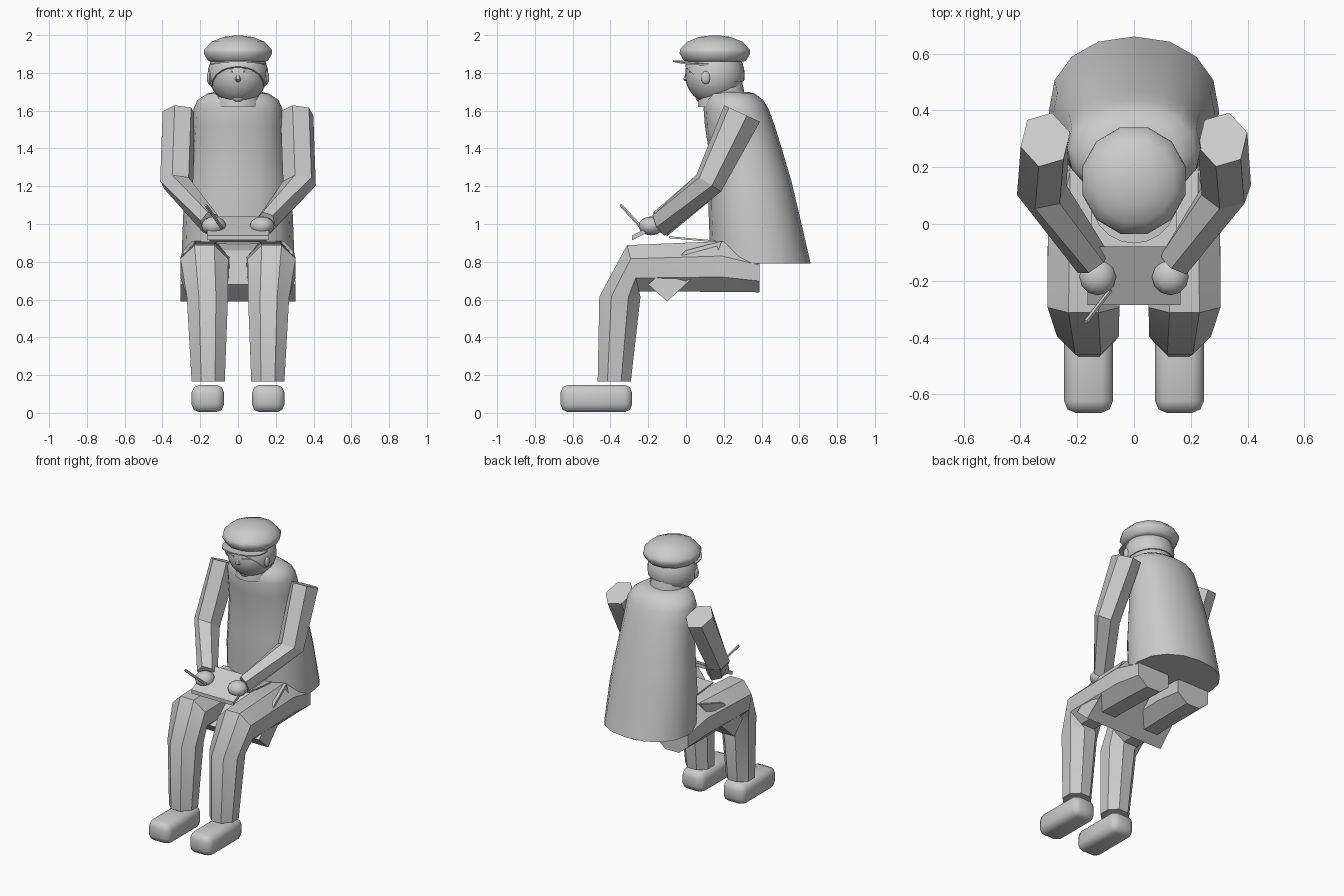
import bpy, bmesh, math
from mathutils import Vector, Matrix

if "Cube" in bpy.data.objects:
    bpy.data.objects.remove(bpy.data.objects["Cube"])

grey = bpy.data.materials.new("light_grey")
grey.diffuse_color = (0.6, 0.6, 0.6, 1)
grey.use_nodes = True
grey.node_tree.nodes["Principled BSDF"].inputs["Base Color"].default_value = grey.diffuse_color


def finish(name, bm, angle=30):
    bmesh.ops.recalc_face_normals(bm, faces=bm.faces)
    me = bpy.data.meshes.new(name)
    bm.to_mesh(me)
    bm.free()
    me.materials.append(grey)
    ob = bpy.data.objects.new(name, me)
    bpy.context.collection.objects.link(ob)
    bpy.ops.object.select_all(action='DESELECT')
    ob.select_set(True)
    bpy.context.view_layer.objects.active = ob
    if angle:
        bpy.ops.object.shade_smooth_by_angle(angle=math.radians(angle))
    return ob


def loft(name, rings, angle=30):
    """Skin a list of rings of points and cap both ends."""
    bm = bmesh.new()
    vs = [[bm.verts.new(p) for p in r] for r in rings]
    n = len(vs[0])
    for a, b in zip(vs, vs[1:]):
        for i in range(n):
            j = (i + 1) % n
            bm.faces.new((a[i], a[j], b[j], b[i]))
    bm.faces.new(vs[0])
    bm.faces.new(vs[-1])
    return finish(name, bm, angle)


def ring(c, u, v, n, phase=0.0, power=1.0):
    """Ellipse (or rounded box when power < 1) spanned by vectors u and v."""
    c, u, v = Vector(c), Vector(u), Vector(v)
    soft = lambda t: math.copysign(abs(t) ** power, t)
    pts = []
    for i in range(n):
        a = 2 * math.pi * (i + phase) / n
        pts.append(c + u * soft(math.cos(a)) + v * soft(math.sin(a)))
    return pts


def ball(name, c, r, seg=16, rows=10):
    bm = bmesh.new()
    bmesh.ops.create_uvsphere(bm, u_segments=seg, v_segments=rows, radius=1)
    bmesh.ops.transform(bm, matrix=Matrix.Translation(c) @ Matrix.Diagonal((*r, 1)), verts=bm.verts)
    return finish(name, bm, 50)


def rod(name, a, b, r, n=8):
    a, b = Vector(a), Vector(b)
    d = (b - a).normalized()
    u = d.orthogonal().normalized()
    v = d.cross(u)
    return loft(name, [ring(a, u * r, v * r, n), ring(b, u * r, v * r, n)], 50)


def slab(name, profile, w):
    """Extrude a (y, z, half-width factor) profile symmetrically in x."""
    return loft(name, [[(s * w * k, y, z) for y, z, k in profile] for s in (-1, 1)], 0)


# coat body: centre y, half width, half depth at each height
coat = [(0.79, 0.395, 0.30, 0.265), (1.05, 0.36, 0.29, 0.24), (1.22, 0.34, 0.27, 0.22),
        (1.39, 0.315, 0.25, 0.195), (1.52, 0.285, 0.24, 0.185), (1.61, 0.265, 0.235, 0.172),
        (1.655, 0.255, 0.215, 0.155), (1.69, 0.24, 0.165, 0.125), (1.70, 0.235, 0.12, 0.09)]
loft("coat_body", [ring((0, cy, z), (rx, 0, 0), (0, ry, 0), 16, power=0.9)
                   for z, cy, rx, ry in coat], 50)

# coat lap panel slanting down between the thighs
slab("coat_lap", [(-0.20, 0.68, 1), (-0.10, 0.59, 1), (0.16, 0.83, 0.95), (0.19, 0.91, 0.8),
                  (-0.0, 0.86, 0.95)], 0.305)
slab("coat_hem", [(-0.09, 0.925, 1), (0.19, 0.90, 1), (0.19, 0.91, 1), (-0.09, 0.935, 1)], 0.15)

# neck and head
loft("neck", [ring((0, 0.19, z), (r, 0, 0), (0, r, 0), 14) for z, r in ((1.62, 0.13), (1.71, 0.12), (1.75, 0.11))])
ball("head", (0, 0.15, 1.79), (0.155, 0.155, 0.157), 24, 16)

# hair shell around the back of the head
bm = bmesh.new()
bmesh.ops.create_uvsphere(bm, u_segments=24, v_segments=16, radius=0.161)
bmesh.ops.translate(bm, vec=(0, 0.15, 1.79), verts=bm.verts)
for co, no in (((0, 0.10, 1.73), (0, 0.13, -1)), ((0, 0.09, 1.74), (0, -0.7, -0.7))):
    bmesh.ops.bisect_plane(bm, geom=bm.verts[:] + bm.edges[:] + bm.faces[:],
                           plane_co=co, plane_no=no, clear_outer=True)
bmesh.ops.holes_fill(bm, edges=[e for e in bm.edges if e.is_boundary], sides=0)
finish("hair", bm, 40)

# flat cap and peak
cap = [(1.86, 0.155), (1.87, 0.168), (1.905, 0.188), (1.925, 0.184), (1.965, 0.145),
       (1.99, 0.08), (1.998, 0.02)]
loft("cap", [ring((0, 0.153, z), (r, 0, 0), (0, r + 0.006, 0), 12, 0.5) for z, r in cap], 40)
bm = bmesh.new()
outer, inner = [], []
for i in range(11):
    a = math.pi * (1 + i / 10)
    x = 0.15 * math.cos(a)
    z = 1.858 - 0.8 * x * x
    outer.append((x, 0.08 + 0.148 * math.sin(a), z))
    inner.append((x, 0.12, z))
loft("cap_peak", [[o, i, Vector(i) + Vector((0, 0, 0.008)), Vector(o) + Vector((0, 0, 0.008))]
                  for o, i in zip(outer, inner)], 40)
bm.free()

# facial features
loft("nose", [ring((0, 0.01, 1.805), (0.006, 0, 0), (0, 0.008, 0), 6),
              ring((0, 0.0, 1.765), (0.018, 0, 0), (0, 0.018, 0), 6),
              ring((0, 0.01, 1.752), (0.012, 0, 0), (0, 0.01, 0), 6)], 50)
rod("mouth", (-0.025, 0.038, 1.692), (0.025, 0.038, 1.692), 0.005, 6)
ball("chin", (0, 0.085, 1.672), (0.04, 0.035, 0.03), 12, 8)
for s, side in ((-1, "left"), (1, "right")):
    ball(side + "_ear", (s * 0.152, 0.105, 1.775), (0.014, 0.025, 0.035), 10, 6)
    rod(side + "_eye_upper", (s * 0.03, 0.0, 1.825), (s * 0.085, 0.022, 1.825), 0.004, 6)
    rod(side + "_eye_lower", (s * 0.03, 0.0, 1.805), (s * 0.085, 0.022, 1.805), 0.004, 6)

    # bent sleeve
    loft(side + "_sleeve", [
        ring((s * 0.312, 0.297, 1.585), (0.09, 0, 0), (0, 0.098, -0.045), 6, 0.25),
        ring((s * 0.325, 0.12, 1.215), (0.09, 0, 0.0), (0, 0.068, -0.045), 6, 0.25),
        ring((s * 0.145, -0.135, 1.0), (0.055, s * -0.03, 0), (0, 0.03, -0.065), 6, 0.25)], 20)
    ball(side + "_hand", (s * 0.128, -0.185, 0.99), (0.065, 0.066, 0.05), 12, 8)

    # trouser leg: hip, lap, knee, upper shin, ankle
    loft(side + "_leg", [
        ring((s * 0.165, 0.39, 0.74), (0.135, 0, 0), (0, 0, 0.11), 8, 0.5),
        ring((s * 0.17, 0.19, 0.775), (0.143, 0, 0), (0, 0, 0.145), 8, 0.5),
        ring((s * 0.178, -0.28, 0.765), (0.137, 0, 0), (0, -0.035, 0.133), 8, 0.5),
        ring((s * 0.162, -0.35, 0.615), (0.118, 0, 0), (0, -0.118, 0), 8, 0.5),
        ring((s * 0.158, -0.38, 0.165), (0.095, 0, 0), (0, -0.095, 0), 8, 0.5)], 32)

    # rounded shoe
    bm = bmesh.new()
    bmesh.ops.create_cube(bm, size=1)
    bmesh.ops.transform(bm, matrix=Matrix.Translation((s * 0.16, -0.475, 0.076)) @
                        Matrix.Diagonal((0.172, 0.38, 0.145, 1)), verts=bm.verts)
    bmesh.ops.bevel(bm, geom=bm.edges[:], offset=0.042, segments=2, profile=0.5, affect='EDGES')
    finish(side + "_shoe", bm, 50)

# notebook resting on the knees, and a pencil
slab("notebook", [(-0.285, 0.915, 1), (-0.285, 0.94, 1), (-0.08, 1.04, 1), (-0.08, 1.015, 1)], 0.163)
rod("pencil", (-0.17, -0.345, 1.10), (-0.085, -0.235, 0.98), 0.009, 6)
